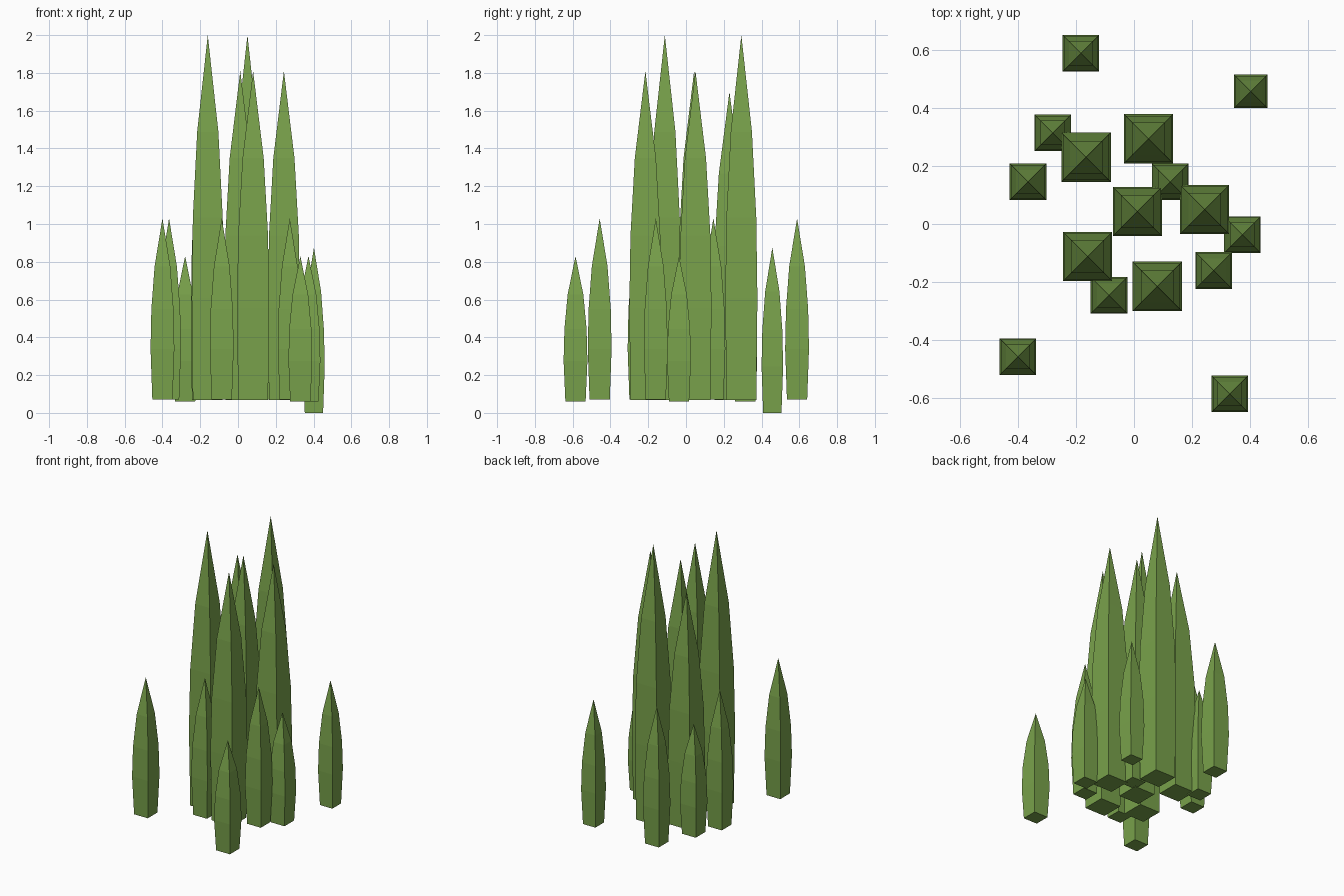
import bpy, bmesh

if "Cube" in bpy.data.objects:
    bpy.data.objects.remove(bpy.data.objects["Cube"])

mat = bpy.data.materials.new("leaf_green")
mat.diffuse_color = (0.19, 0.36, 0.07, 1)
mat.use_nodes = True
mat.node_tree.nodes["Principled BSDF"].inputs["Base Color"].default_value = mat.diffuse_color


def blade(name, x, y, half, z0, z1, base):
    """Square-section grass blade: stacked rings closing to a point."""
    profile = [(0, base), (0.28, 1.0), (0.5, 0.93), (0.735, 0.66)]
    bm = bmesh.new()
    rings = []
    for t, w in profile:
        r, z = half * w, (z1 - z0) * t
        rings.append([bm.verts.new((sx * r, sy * r, z))
                      for sx, sy in ((-1, -1), (1, -1), (1, 1), (-1, 1))])
    tip = bm.verts.new((0, 0, z1 - z0))
    bm.faces.new(rings[0][::-1])
    for i in range(4):
        j = (i + 1) % 4
        for a, b in zip(rings, rings[1:]):
            bm.faces.new((a[i], a[j], b[j], b[i]))
        bm.faces.new((rings[-1][i], rings[-1][j], tip))
    me = bpy.data.meshes.new(name)
    bm.to_mesh(me)
    bm.free()
    me.materials.append(mat)
    ob = bpy.data.objects.new(name, me)
    ob.location = (x, y, z0)
    bpy.context.collection.objects.link(ob)


# tall central blades: x, y, tip height
tall = [(-0.165, 0.23, 1.70), (0.05, 0.293, 2.0), (0.012, 0.043, 1.81),
        (0.243, 0.05, 1.81), (-0.16, -0.112, 2.0), (0.08, -0.215, 1.81)]
for x, y, h in tall:
    blade("tall_blade", x, y, 0.085, 0.067, h, 0.93)

# short outer blades: x, y, base height, tip height
short = [(-0.183, 0.588, 0.07, 1.03), (-0.28, 0.314, 0.06, 0.83),
         (-0.365, 0.145, 0.07, 1.03), (0.125, 0.145, 0.07, 1.03),
         (0.373, -0.037, 0.06, 0.83), (0.274, -0.16, 0.07, 1.03),
         (-0.086, -0.246, 0.07, 1.03), (-0.40, -0.457, 0.07, 1.03),
         (0.33, -0.585, 0.06, 0.83)]
for x, y, z0, z1 in short:
    blade("short_blade", x, y, 0.063, z0, z1, 0.85)

# lone blade reaching the ground
blade("ground_blade", 0.402, 0.457, 0.057, 0, 0.875, 0.85)
